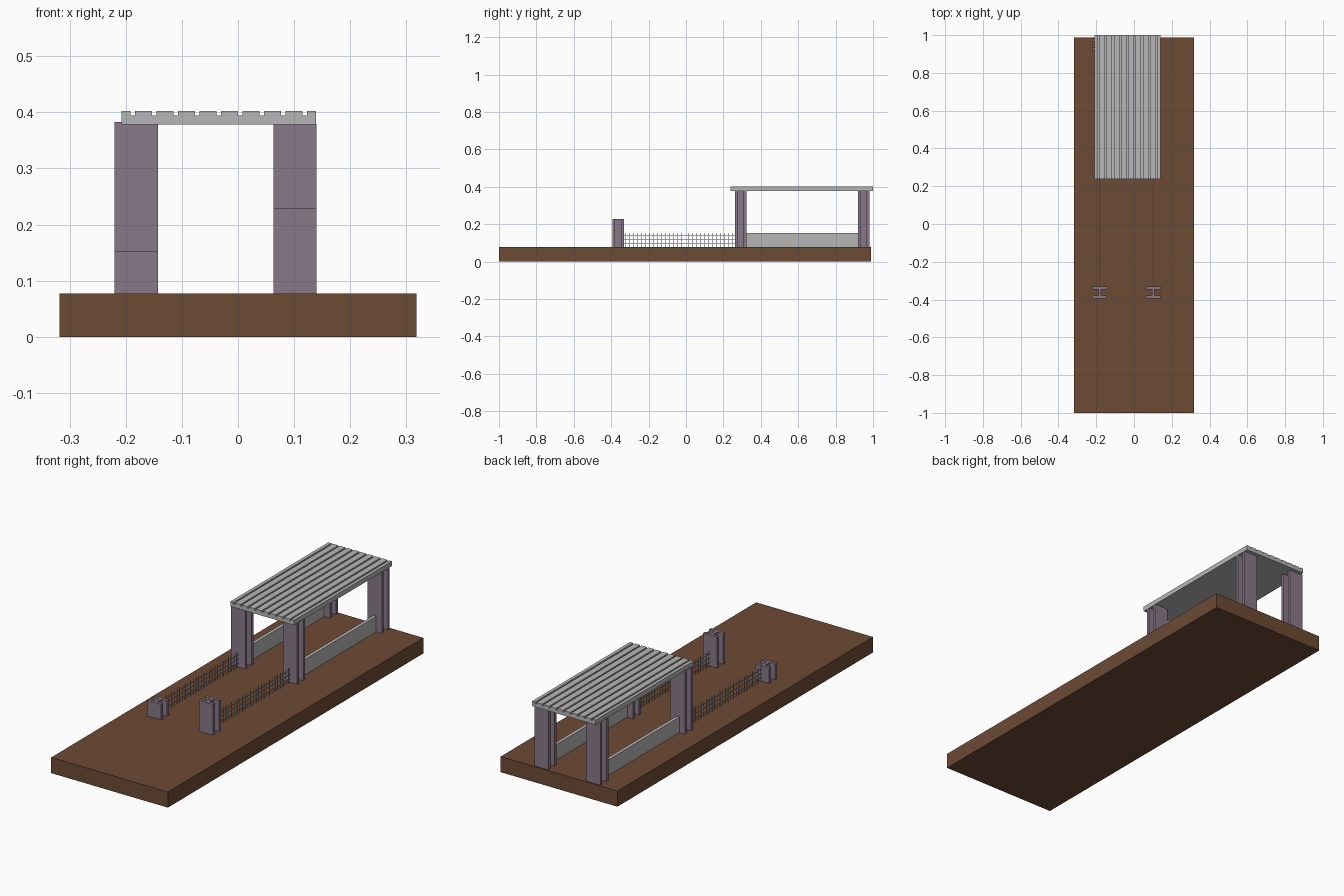
import bpy, bmesh

if "Cube" in bpy.data.objects:
    bpy.data.objects.remove(bpy.data.objects["Cube"])


def material(name, rgb):
    m = bpy.data.materials.new(name)
    m.diffuse_color = (*rgb, 1)
    m.use_nodes = True
    m.node_tree.nodes["Principled BSDF"].inputs["Base Color"].default_value = m.diffuse_color
    return m


BROWN = material("brown earth", (0.155, 0.07, 0.036))
PURPLE = material("purple grey steel", (0.25, 0.19, 0.25))
GREY = material("light grey", (0.47, 0.47, 0.47))


def finish(name, bm, mat):
    bmesh.ops.recalc_face_normals(bm, faces=bm.faces)
    me = bpy.data.meshes.new(name)
    bm.to_mesh(me)
    bm.free()
    me.materials.append(mat)
    ob = bpy.data.objects.new(name, me)
    bpy.context.collection.objects.link(ob)
    return ob


def add_box(bm, x0, x1, y0, y1, z0, z1):
    vs = bmesh.ops.create_cube(bm, size=1)["verts"]
    for v in vs:
        v.co = (x1 if v.co.x > 0 else x0,
                y1 if v.co.y > 0 else y0,
                z1 if v.co.z > 0 else z0)


def extrude_profile(name, pts, vec, mat):
    bm = bmesh.new()
    face = bm.faces.new([bm.verts.new(p) for p in pts])
    res = bmesh.ops.extrude_face_region(bm, geom=[face], use_keep_orig=True)
    verts = [g for g in res["geom"] if isinstance(g, bmesh.types.BMVert)]
    bmesh.ops.translate(bm, verts=verts, vec=vec)
    return finish(name, bm, mat)


GROUND = 0.077
LOW = 0.153
LEFT, RIGHT = -0.1815, 0.1015

# Ground slab
bm = bmesh.new()
add_box(bm, -0.318, 0.318, -1.0, 0.988, 0, GROUND)
finish("ground_slab", bm, BROWN)


# I-beam posts
def post(name, cx, cy, top):
    w, d, ft, wt = 0.0385, 0.031, 0.015, 0.007
    right = [(w, -d), (w, -d + ft), (wt, -d + ft),
             (wt, d - ft), (w, d - ft), (w, d)]
    left = [(-x, y) for x, y in reversed(right)]
    pts = [(cx + x, cy + y, GROUND) for x, y in right + left]
    extrude_profile(name, pts, (0, 0, top - GROUND), PURPLE)


for side, cx, short, tall in (("left", LEFT, LOW, 0.383),
                              ("right", RIGHT, 0.229, 0.379)):
    post(side + "_short_post", cx, -0.363, short)
    post(side + "_middle_post", cx, 0.292, tall)
    post(side + "_back_post", cx, 0.95, tall)

    # Low wall between the roof posts
    bm = bmesh.new()
    add_box(bm, cx - 0.008, cx + 0.008, 0.322, 0.92, GROUND, LOW)
    finish(side + "_low_wall", bm, GREY)

    # Wire mesh fence
    bm = bmesh.new()
    r = 0.0013
    n = 28
    for i in range(n):
        y = -0.322 + i * (0.57 / (n - 1))
        add_box(bm, cx - r, cx + r, y - r, y + r, GROUND, LOW)
    for z in (0.096, 0.117, 0.138):
        add_box(bm, cx - r, cx + r, -0.333, 0.262, z - r, z + r)
    finish(side + "_mesh_fence", bm, GREY)

# Ribbed roof deck
x0, x1, zb, zg, zt = -0.208, 0.139, 0.378, 0.394, 0.402
pitch, groove = 0.0383, 0.0085
pts = [(x0, zb), (x0, zt)]
for i in range(9):
    gx = -0.1876 + i * pitch
    a, b = gx - groove / 2, gx + groove / 2
    pts += [(a, zt), (a, zg), (b, zg), (b, zt)]
pts += [(x1, zt), (x1, zb)]
extrude_profile("ribbed_roof", [(x, 0.237, z) for x, z in pts],
                (0, 0.763, 0), GREY)
